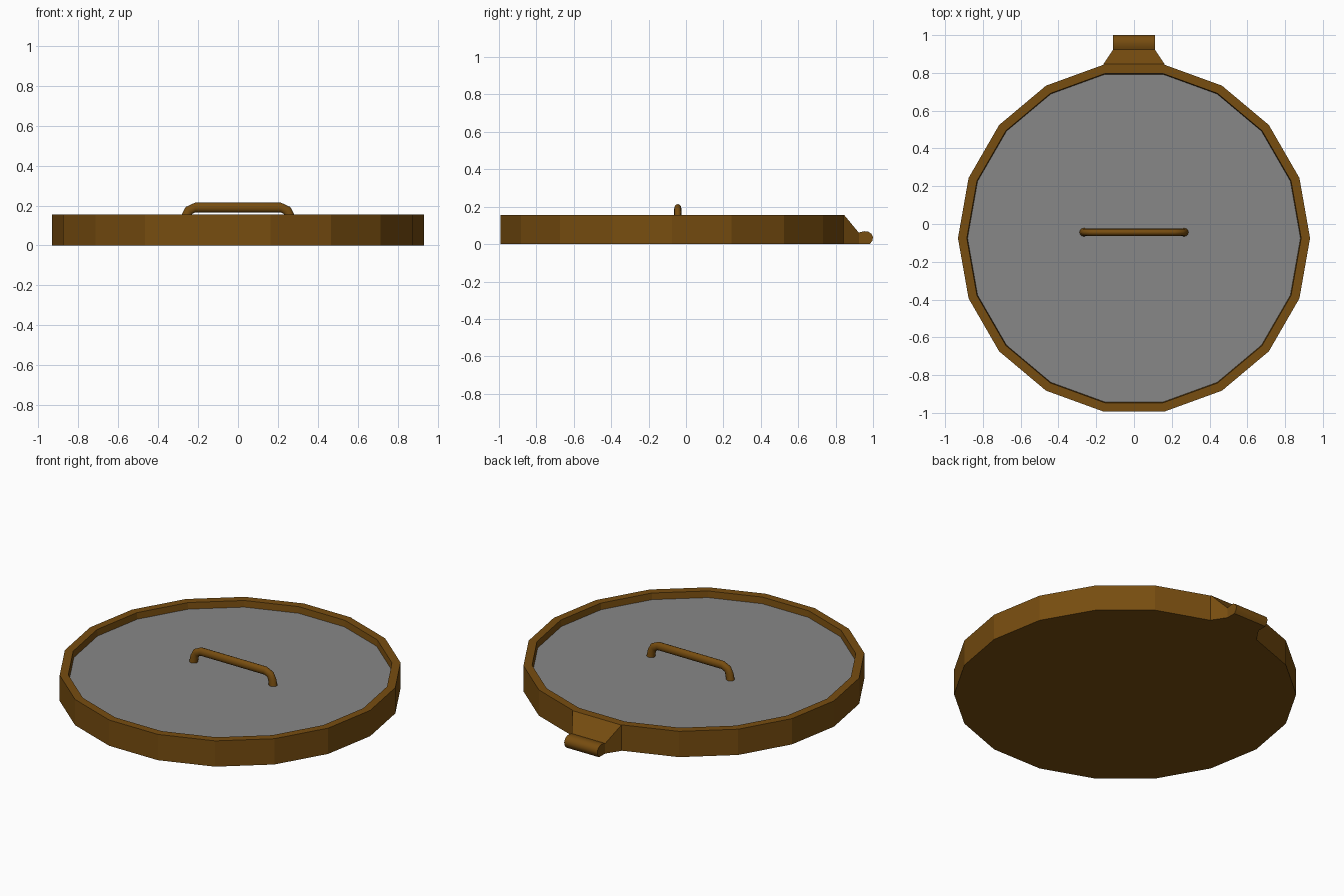
import bpy, bmesh, math
from mathutils import Vector

if "Cube" in bpy.data.objects:
    bpy.data.objects.remove(bpy.data.objects["Cube"])

CY, H, FLOOR = -0.075, 0.155, 0.117   # lid centre y, rim height, panel height


def material(name, rgb):
    m = bpy.data.materials.new(name)
    m.diffuse_color = (*rgb, 1)
    m.use_nodes = True
    m.node_tree.nodes["Principled BSDF"].inputs["Base Color"].default_value = m.diffuse_color
    return m


brown = material("brown", (0.185, 0.074, 0.005))
grey = material("grey", (0.245, 0.245, 0.245))


def finish(name, bm, mat):
    bmesh.ops.recalc_face_normals(bm, faces=bm.faces)
    me = bpy.data.meshes.new(name)
    bm.to_mesh(me)
    bm.free()
    me.materials.append(mat)
    ob = bpy.data.objects.new(name, me)
    bpy.context.collection.objects.link(ob)
    return ob


def loft(name, rings, mat, cap=True):
    """Skin a list of equal-sized closed rings of points."""
    bm = bmesh.new()
    rows = [[bm.verts.new(p) for p in r] for r in rings]
    n = len(rows[0])
    for a, b in zip(rows, rows[1:]):
        for i in range(n):
            j = (i + 1) % n
            bm.faces.new((a[i], a[j], b[j], b[i]))
    if cap:
        bm.faces.new(rows[0])
        bm.faces.new(rows[-1])
    return finish(name, bm, mat)


def circle(r, z, n=18):
    return [(r * math.cos(math.tau * i / n), CY + r * math.sin(math.tau * i / n), z)
            for i in range(n)]


# Lid body: 18-sided tray with rim and recess
lid = loft("lid_rim", [circle(0.932, 0), circle(0.932, H), circle(0.885, H),
                       circle(0.881, FLOOR)], brown)
lid.data.materials.append(grey)
# The recessed floor is the grey panel
for f in lid.data.polygons:
    if f.normal.z > 0.9 and abs(f.center.z - FLOOR) < 0.001:
        f.material_index = 1

# Hinge bracket: wedge tapering out from the rim
loft("hinge_bracket",
     [[(-w, y, 0), (w, y, 0), (w, y, h), (-w, y, h)]
      for y, w, h in ((0.84, 0.162, H), (0.846, 0.162, H), (0.925, 0.11, 0.06))], brown)

# Hinge barrel: rounded profile extruded across x
profile = [(0.92, 0), (0.983, 0), (0.996, 0.018), (1.0, 0.036), (0.992, 0.055),
           (0.975, 0.066), (0.955, 0.069), (0.935, 0.065), (0.92, 0.059)]
barrel = loft("hinge_barrel", [[(x, y, z) for y, z in profile] for x in (-0.11, 0.11)], brown)

# Handle: mirrored path swept with an oval section
half = [(-0.265, 0.11), (-0.258, 0.15), (-0.246, 0.175), (-0.215, 0.19)]
path = [Vector((x, 0, z)) for x, z in half + [(-x, z) for x, z in reversed(half)]]
rings = []
for i, p in enumerate(path):
    t = (path[min(i + 1, len(path) - 1)] - path[max(i - 1, 0)]).normalized()
    nrm = Vector((-t.z, 0, t.x))
    ry = 0.023 if i in (0, len(path) - 1) else 0.019
    rings.append([p + nrm * 0.024 * math.cos(a) + Vector((0, -0.044 + ry * math.sin(a), 0))
                  for a in (math.tau * k / 12 for k in range(12))])
handle = loft("handle", rings, brown)

for ob in (barrel, handle):
    bpy.context.view_layer.objects.active = ob
    bpy.ops.object.select_all(action='DESELECT')
    ob.select_set(True)
    bpy.ops.object.shade_smooth_by_angle(angle=math.radians(40))
